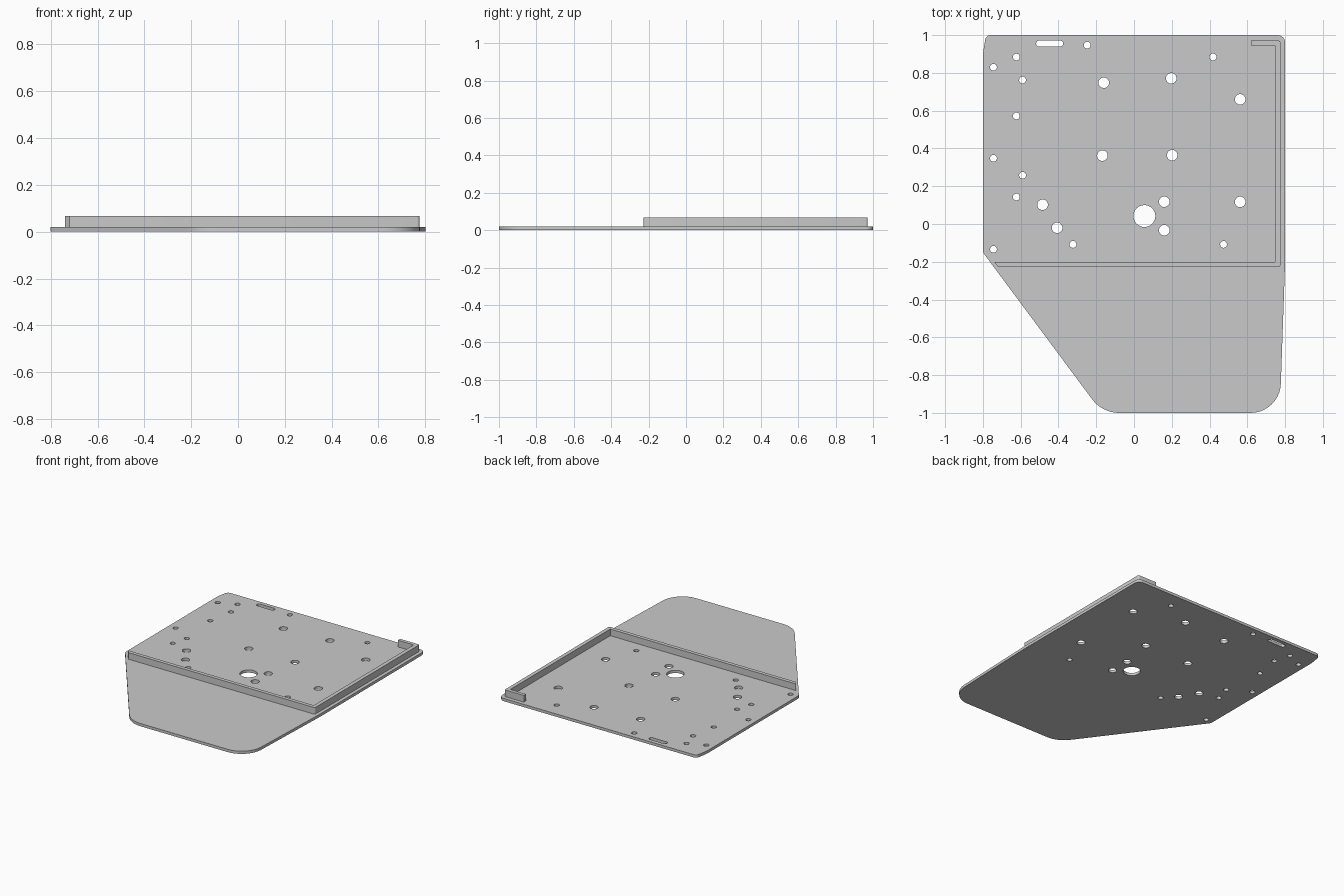
import bpy
import math
from mathutils import Vector

cube = bpy.data.objects.get("Cube")
if cube:
    bpy.data.objects.remove(cube, do_unlink=True)

grey = bpy.data.materials.new("plain grey")
grey.use_nodes = True
COLOUR = (0.59, 0.59, 0.59, 1)
grey.diffuse_color = COLOUR
grey.node_tree.nodes["Principled BSDF"].inputs["Base Color"].default_value = COLOUR


def fillet(corners, steps=10):
    """Round each (x, y, radius) corner of a closed outline."""
    points = []
    for i, (x, y, r) in enumerate(corners):
        p = Vector((x, y))
        if r == 0:
            points.append(p)
            continue
        a = (Vector(corners[i - 1][:2]) - p).normalized()
        b = (Vector(corners[(i + 1) % len(corners)][:2]) - p).normalized()
        half = a.angle(b) / 2
        centre = p + (a + b).normalized() * r / math.sin(half)
        start = (p + a * r / math.tan(half) - centre).normalized()
        end = (p + b * r / math.tan(half) - centre).normalized()
        points += [centre + start.slerp(end, k / steps) * r for k in range(steps + 1)]
    return points


def circle(x, y, r, sides=32):
    return [Vector((x + r * math.cos(math.tau * k / sides),
                    y + r * math.sin(math.tau * k / sides))) for k in range(sides)]


def slab(name, loops, bottom, top):
    """Solid from an outline and hole loops, spanning bottom to top."""
    curve = bpy.data.curves.new(name, 'CURVE')
    curve.dimensions = '2D'
    curve.fill_mode = 'BOTH'
    curve.extrude = (top - bottom) / 2
    for loop in loops:
        spline = curve.splines.new('POLY')
        spline.points.add(len(loop) - 1)
        for point, co in zip(spline.points, loop):
            point.co = (co.x, co.y, 0, 1)
        spline.use_cyclic_u = True
    curve.materials.append(grey)
    obj = bpy.data.objects.new(name, curve)
    bpy.context.collection.objects.link(obj)
    obj.location.z = (top + bottom) / 2
    bpy.ops.object.select_all(action='DESELECT')
    obj.select_set(True)
    bpy.context.view_layer.objects.active = obj
    bpy.ops.object.convert(target='MESH')
    bpy.ops.object.shade_smooth_by_angle(angle=math.radians(30))


# Base plate outline
outline = fillet([(-0.784, 1, 0.03), (-0.8, 0.9, 0.3), (-0.8, -0.15, 0.04),
                  (-0.168, -1, 0.18), (0.772, -1, 0.16), (0.8, -0.2, 0.3),
                  (0.8, 1, 0.04)])

# Round holes, grouped by radius
holes = {
    0.058: [(0.055, 0.042)],
    0.028: [(-0.16, 0.748), (0.197, 0.771), (0.562, 0.66), (-0.167, 0.362),
            (0.202, 0.364), (0.16, 0.118), (0.16, -0.033), (0.562, 0.117),
            (-0.484, 0.102), (-0.407, -0.02)],
    0.018: [(-0.744, 0.83), (-0.623, 0.884), (-0.59, 0.762), (-0.623, 0.572),
            (-0.744, 0.348), (-0.59, 0.258), (-0.623, 0.143), (-0.744, -0.134),
            (-0.323, -0.108), (0.474, -0.108), (0.418, 0.884), (-0.248, 0.947)],
}
loops = [outline]
loops += [circle(x, y, r) for r, spots in holes.items() for x, y in spots]

# Rounded slot near the back edge
loops.append(fillet([(x, y, 0.0155) for x, y in
                     ((-0.518, 0.939), (-0.375, 0.939), (-0.375, 0.971), (-0.518, 0.971))]))
slab("base_plate", loops, 0, 0.02)

# Raised wall along the front and the left side, hooked at the back
wall = fillet([(0.62, 0.971, 0), (0.775, 0.971, 0.01), (0.775, -0.227, 0.01),
               (-0.72, -0.227, 0), (-0.74, -0.2, 0), (0.747, -0.2, 0),
               (0.747, 0.945, 0), (0.62, 0.945, 0)], steps=4)
slab("edge_wall", [wall], 0.02, 0.068)
